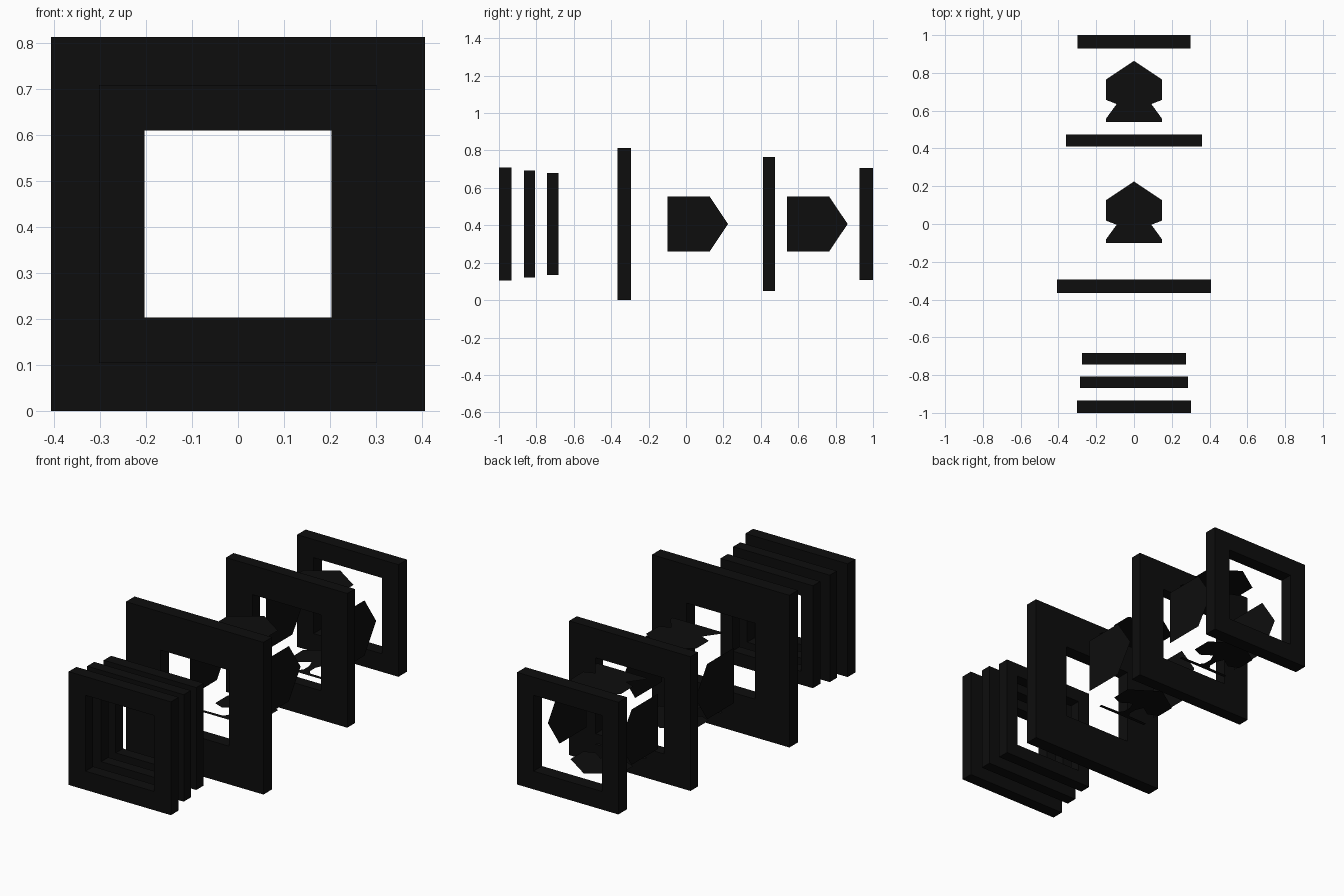
import bpy, bmesh, math
from mathutils import Matrix, Vector

if "Cube" in bpy.data.objects:
    bpy.data.objects.remove(bpy.data.objects["Cube"])

CZ = 0.407      # height of the tunnel axis
HOLE = 0.203    # half width of every opening

black = bpy.data.materials.new("black")
black.diffuse_color = (0.004, 0.004, 0.004, 1)
black.use_nodes = True
black.node_tree.nodes["Principled BSDF"].inputs["Base Color"].default_value = black.diffuse_color


def finish(name, bm):
    mesh = bpy.data.meshes.new(name)
    bm.to_mesh(mesh)
    bm.free()
    mesh.materials.append(black)
    obj = bpy.data.objects.new(name, mesh)
    bpy.context.collection.objects.link(obj)
    return obj


def square_frame(name, half, y0, y1):
    """Square ring with a square opening, extruded along y."""
    bm = bmesh.new()
    corners = [(-1, -1), (1, -1), (1, 1), (-1, 1)]
    rings = [[bm.verts.new((sx * r, y, CZ + sz * r)) for sx, sz in corners]
             for r, y in ((half, y0), (half, y1), (HOLE, y1), (HOLE, y0))]
    for a, b in zip(rings, rings[1:] + rings[:1]):
        for i in range(4):
            j = (i + 1) % 4
            bm.faces.new((a[i], a[j], b[j], b[i]))
    bmesh.ops.recalc_face_normals(bm, faces=bm.faces)
    return finish(name, bm)


# Right half of the flat spade: (sideways, along y from its base)
HALF = [(0.148, 0.0), (0.148, 0.019), (0.033, 0.022), (0.018, 0.045),
        (0.018, 0.09), (0.036, 0.133), (0.092, 0.096), (0.148, 0.118),
        (0.148, 0.226)]
SPADE = HALF + [(0.0, 0.325)] + [(-x, y) for x, y in reversed(HALF)]


def spade(name, y0, angle):
    """Paper-thin spade lying just outside the opening, turned about the axis."""
    bm = bmesh.new()
    m = Matrix.Translation((0, y0, CZ)) @ Matrix.Rotation(angle, 4, 'Y')
    bm.faces.new([bm.verts.new(m @ Vector((x, y, 0.213))) for x, y in SPADE])
    bmesh.ops.triangulate(bm, faces=bm.faces[:])
    return finish(name, bm)


# Frames from front to back: half width, front y, back y
for i, (half, y0, y1) in enumerate([
        (0.303, -1.0, -0.934), (0.286, -0.867, -0.807),
        (0.274, -0.744, -0.682), (0.407, -0.366, -0.293),
        (0.359, 0.411, 0.475), (0.300, 0.928, 1.0)]):
    square_frame(f"square_frame_{i + 1}", half, y0, y1)

# Two rings of four spades: top, right, bottom, left
for ring, y0 in (("middle", -0.1), ("back", 0.539)):
    for k, side in enumerate(("top", "right", "bottom", "left")):
        spade(f"{ring}_spade_{side}", y0, k * math.pi / 2)
